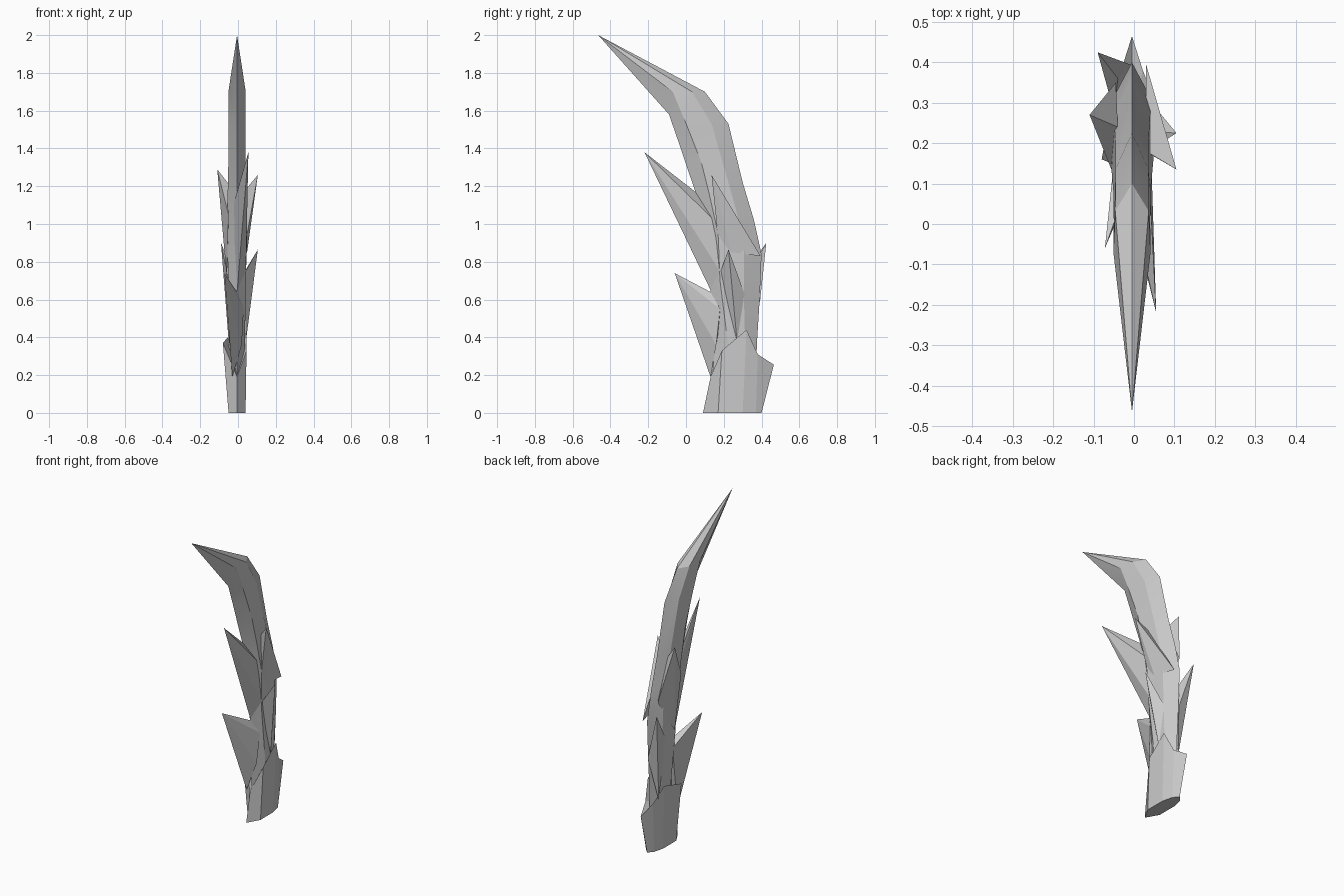
import bpy, bmesh
from mathutils import Vector

cube = bpy.data.objects.get("Cube")
if cube:
    bpy.data.objects.remove(cube, do_unlink=True)

GREY = (0.6, 0.6, 0.6, 1.0)
grey = bpy.data.materials.new("plain grey")
grey.use_nodes = True
grey.diffuse_color = GREY
grey.node_tree.nodes["Principled BSDF"].inputs["Base Color"].default_value = GREY

CX = -0.005  # x of the centre ridge


def finish(name, bm, smooth=False):
    bmesh.ops.recalc_face_normals(bm, faces=bm.faces[:])
    mesh = bpy.data.meshes.new(name)
    bm.to_mesh(mesh)
    bm.free()
    mesh.materials.append(grey)
    obj = bpy.data.objects.new(name, mesh)
    bpy.context.collection.objects.link(obj)
    if smooth:
        bpy.ops.object.select_all(action='DESELECT')
        obj.select_set(True)
        bpy.context.view_layer.objects.active = obj
        bpy.ops.object.shade_smooth_by_angle(angle=0.3)
    return obj


def loft(bm, rings):
    """Skin closed rings that all have the same number of points."""
    rings = [[bm.verts.new(p) for p in ring] for ring in rings]
    n = len(rings[0])
    for a, b in zip(rings, rings[1:]):
        for i in range(n):
            j = (i + 1) % n
            bm.faces.new((a[i], a[j], b[j], b[i]))
    return rings


def fan(bm, ring, point):
    """Close a ring to a single point."""
    tip = bm.verts.new(point)
    for i, v in enumerate(ring):
        bm.faces.new((v, ring[(i + 1) % len(ring)], tip))


def spike(name, tip, *roots):
    bm = bmesh.new()
    for p in (tip,) + roots:
        bm.verts.new(p)
    bmesh.ops.convex_hull(bm, input=bm.verts[:])
    return finish(name, bm)


def section(front, mid, back, half):
    """Six sided section: front ridge, two side edges each side, back ridge."""
    f, m, b = (Vector((CX, *p)) for p in (front, mid, back))
    r = m.lerp(b, 0.6)
    side, rear = Vector((half, 0, 0)), Vector((half * 0.9, 0, 0))
    return [f, m + side, r + rear, b, r - rear, m - side]


# Curved blade: (y, z) of front, widest and back lines, then half width
stations = [
    ((.13, .10), (.22, .10), (.37, .10), .040),
    ((.155, .38), (.22, .38), (.375, .36), .042),
    ((.13, .64), (.18, .70), (.39, .60), .046),
    ((.11, .85), (.17, .95), (.40, .84), .054),
    ((.05, 1.17), (.125, 1.15), (.36, 1.02), .050),
    ((-.005, 1.33), (.08, 1.33), (.30, 1.22), .046),
    ((-.045, 1.45), (.005, 1.52), (.225, 1.53), .045),
    ((-.09, 1.58), (-.07, 1.70), (.10, 1.70), .046),
]
bm = bmesh.new()
rings = loft(bm, [section(*s) for s in stations])
fan(bm, rings[-1], (CX, -.465, 2.0))
bm.faces.new(rings[0])
finish("curved_blade", bm, smooth=True)

# Base sheath with a jagged rim
half_base = [(.045, .17), (.045, .30), (.028, .37)]
bottom = ([(CX, .09, 0)] + [(CX + x, y, 0) for x, y in half_base]
          + [(CX, .40, 0)] + [(CX - x, y, 0) for x, y in reversed(half_base)])
rim = [(CX, .13, .19), (.045, .19, .33), (.045, .32, .44), (.022, .38, .31),
       (CX, .465, .255), (-.032, .38, .31), (-.055, .30, .40), (-.08, .16, .37)]
bm = bmesh.new()
rings = loft(bm, [bottom, rim])
bm.faces.new(rings[0])
fan(bm, rings[1], (CX, .27, .30))
finish("base_sheath", bm)

# Barbs: tip first, then the points rooted in the blade
spike("upper_front_barb", (.055, -.22, 1.38), (CX, .05, 1.17), (.035, .17, 1.0),
      (-.03, .12, 1.08), (CX, .135, .64), (.042, .18, .75))
spike("lower_front_barb", (-.072, -.06, .74), (CX, .13, .64), (-.045, .20, .60),
      (.03, .18, .55), (-.03, .13, .19), (.02, .16, .36))
spike("upper_left_barb", (.105, .135, 1.26), (.03, .18, 1.17), (.045, .17, .93),
      (.03, .395, .83), (.048, .24, .85))
spike("lower_left_barb", (.105, .225, .865), (.035, .18, .74), (.042, .27, .38),
      (.035, .31, .63), (.03, .23, .74))
spike("upper_right_barb", (-.11, .27, 1.29), (-.04, .24, 1.20), (-.05, .12, 1.05),
      (-.045, .35, .95), (-.06, .20, .72))
spike("rear_right_barb", (-.09, .425, .90), (-.04, .36, .78), (CX, .393, .60),
      (-.05, .28, .70), (-.045, .34, .32))
